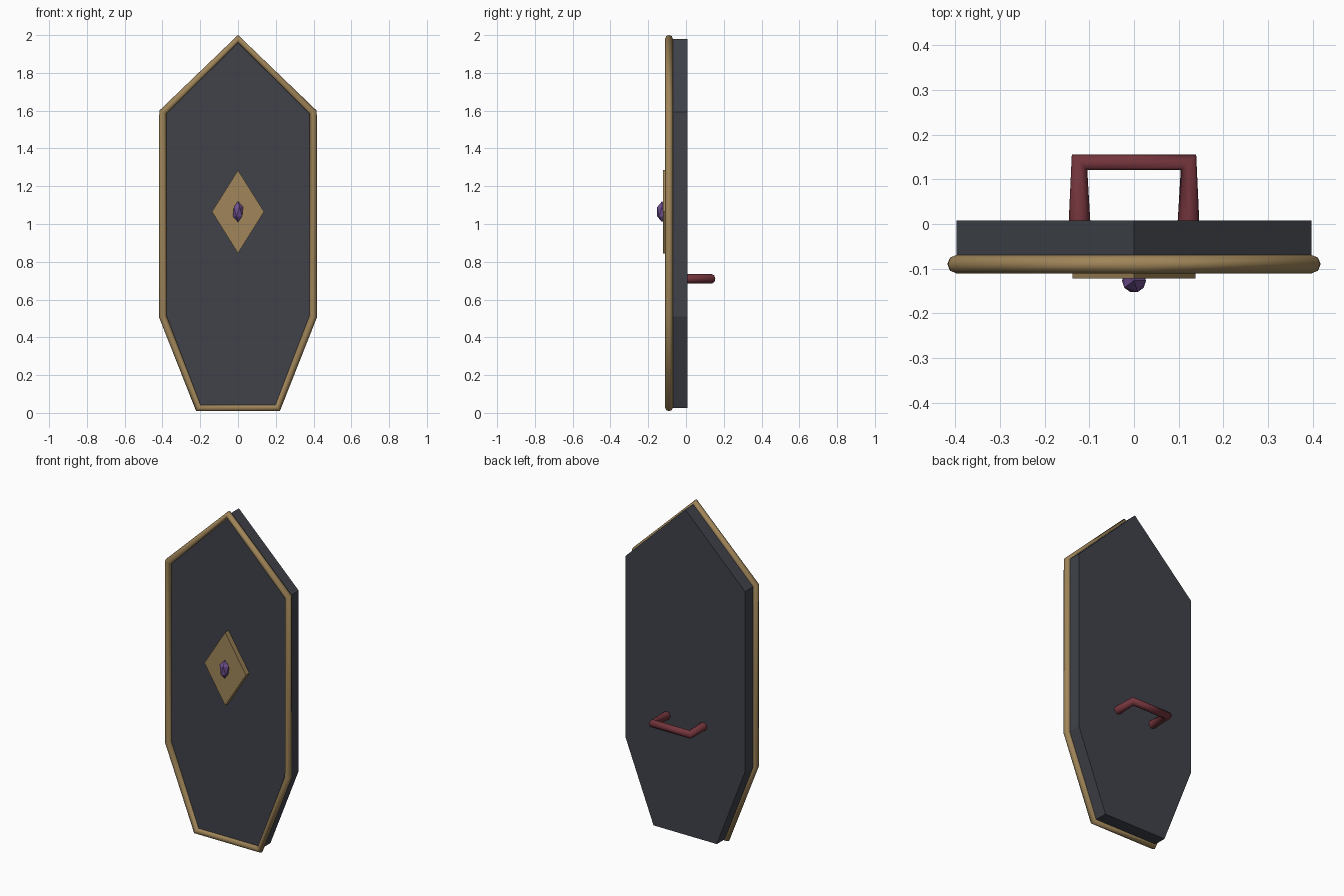
import bpy, bmesh

if "Cube" in bpy.data.objects:
    bpy.data.objects.remove(bpy.data.objects["Cube"])


def paint(obj, name, rgb):
    mat = bpy.data.materials.get(name) or bpy.data.materials.new(name)
    mat.diffuse_color = (*rgb, 1)
    mat.use_nodes = True
    mat.node_tree.nodes["Principled BSDF"].inputs["Base Color"].default_value = mat.diffuse_color
    obj.data.materials.append(mat)


def link_mesh(name, bm):
    bmesh.ops.recalc_face_normals(bm, faces=bm.faces)
    mesh = bpy.data.meshes.new(name)
    bm.to_mesh(mesh)
    bm.free()
    obj = bpy.data.objects.new(name, mesh)
    bpy.context.collection.objects.link(obj)
    return obj


def plate(name, outline, y_front, y_back):
    """Extrude an (x, z) outline along y."""
    bm = bmesh.new()
    face = bm.faces.new([bm.verts.new((x, y_front, z)) for x, z in outline])
    ext = bmesh.ops.extrude_face_region(bm, geom=[face])["geom"]
    moved = [v for v in ext if isinstance(v, bmesh.types.BMVert)]
    bmesh.ops.translate(bm, verts=moved, vec=(0, y_back - y_front, 0))
    return link_mesh(name, bm)


def tube(name, points, radius, cyclic=False):
    """Eight-sided smooth tube along a straight-segment path."""
    curve = bpy.data.curves.new(name, 'CURVE')
    curve.dimensions = '3D'
    curve.bevel_depth = radius
    curve.bevel_resolution = 2
    curve.use_fill_caps = not cyclic
    spline = curve.splines.new('POLY')
    spline.points.add(len(points) - 1)
    for p, co in zip(spline.points, points):
        p.co = (*co, 1)
    spline.use_cyclic_u = cyclic
    spline.use_smooth = True
    obj = bpy.data.objects.new(name, curve)
    bpy.context.collection.objects.link(obj)
    return obj


GOLD = (0.35, 0.235, 0.1)

# Shield board, mirrored from its right half
right = [(0.21, 0.026), (0.398, 0.51), (0.398, 1.592)]
outline = right + [(0, 1.98)] + [(-x, z) for x, z in reversed(right)]
board = plate("shield_board", outline, -0.09, 0.008)
paint(board, "dark_steel", (0.05, 0.055, 0.068))

# Rim tube around the front edge
loop = outline[-1:] + outline[:-1]
rim = tube("rim", [(x, -0.09, z) for x, z in loop], 0.0205, cyclic=True)
paint(rim, "gold", GOLD)

# Diamond emblem plate
diamond = plate("diamond_plate",
                [(0, 0.845), (0.138, 1.065), (0, 1.285), (-0.138, 1.065)],
                -0.122, -0.088)
paint(diamond, "gold", GOLD)

# Faceted gem in the middle of the diamond
bm = bmesh.new()
bmesh.ops.create_icosphere(bm, subdivisions=1, radius=1)
bmesh.ops.scale(bm, verts=bm.verts, vec=(0.03, 0.03, 0.055))
bmesh.ops.translate(bm, verts=bm.verts, vec=(0, -0.127, 1.065))
gem = link_mesh("gem", bm)
paint(gem, "purple", (0.16, 0.08, 0.28))

# Grip on the back
grip = tube("grip", [(-0.122, 0.0, 0.71), (-0.122, 0.138, 0.71),
                     (0.122, 0.138, 0.71), (0.122, 0.0, 0.71)], 0.0245)
paint(grip, "dark_red", (0.17, 0.035, 0.045))
